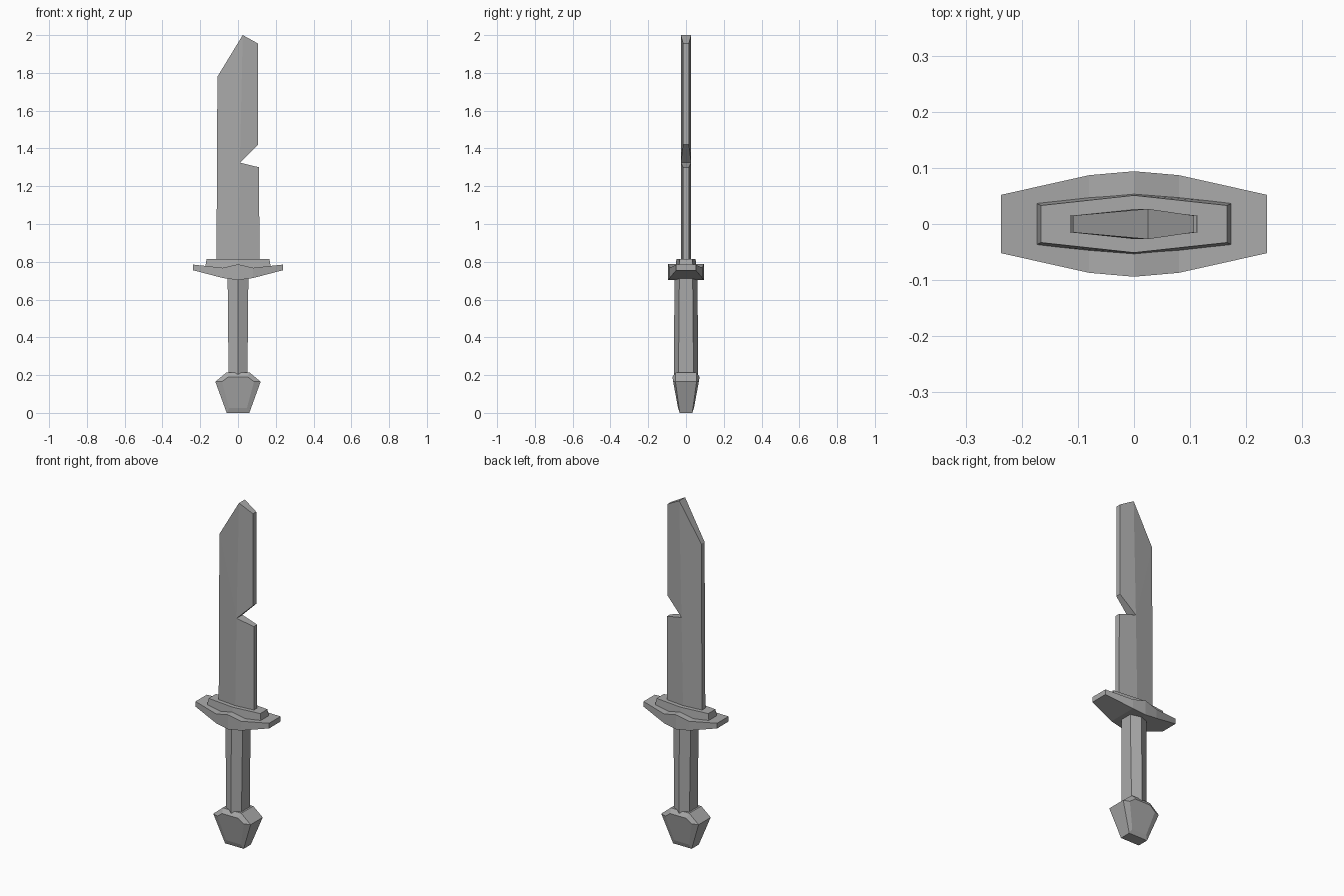
import bpy, bmesh

cube = bpy.data.objects.get("Cube")
if cube:
    bpy.data.objects.remove(cube, do_unlink=True)

grey = bpy.data.materials.new("plain grey")
grey.use_nodes = True
colour = (0.4, 0.4, 0.4, 1)
grey.diffuse_color = colour
grey.node_tree.nodes["Principled BSDF"].inputs["Base Color"].default_value = colour


def finish(name, bm):
    bmesh.ops.recalc_face_normals(bm, faces=bm.faces)
    mesh = bpy.data.meshes.new(name)
    bm.to_mesh(mesh)
    bm.free()
    mesh.materials.append(grey)
    obj = bpy.data.objects.new(name, mesh)
    bpy.context.collection.objects.link(obj)


def loft(name, rings):
    """Bridge equal-length rings of points and cap both ends."""
    bm = bmesh.new()
    loops = [[bm.verts.new(p) for p in ring] for ring in rings]
    n = len(loops[0])
    for a, b in zip(loops, loops[1:]):
        for i in range(n):
            j = (i + 1) % n
            bm.faces.new((a[i], a[j], b[j], b[i]))
    bm.faces.new(loops[0])
    bm.faces.new(loops[-1])
    finish(name, bm)


def hexagon(x, y_side, y_mid, z, z_mid=None):
    """Six-sided section with its points at the front and back."""
    zm = z if z_mid is None else z_mid
    return [(-x, -y_side, z), (0, -y_mid, zm), (x, -y_side, z),
            (x, y_side, z), (0, y_mid, zm), (-x, y_side, z)]


# Blade: notched outline with a ridge down each face
edge, ridge = 0.015, 0.027
outline = [(-0.114, edge, 0.78), (0, ridge, 0.78), (0.113, edge, 0.78),
           (0.112, edge, 1.30), (0.01, ridge, 1.325), (0.107, edge, 1.42),
           (0.107, edge, 1.955), (0.025, ridge, 2.0), (-0.109, edge, 1.78)]
bm = bmesh.new()
sides = [[bm.verts.new((x, s * y, z)) for x, y, z in outline] for s in (-1, 1)]
for side in sides:
    for panel in ((0, 1, 4, 8), (4, 7, 8), (1, 2, 3, 4), (4, 5, 6, 7)):
        bm.faces.new([side[i] for i in panel])
front, back = sides
for i in range(len(outline)):
    j = (i + 1) % len(outline)
    bm.faces.new((front[i], front[j], back[j], back[i]))
finish("blade", bm)

# Collar under the blade
loft("collar", [hexagon(0.175, 0.038, 0.055, 0.765),
                hexagon(0.166, 0.033, 0.051, 0.815)])

# Crossguard: rectangular sections along its length
half = [(0.237, 0.052, 0.755, 0.785), (0.08, 0.087, 0.714, 0.768)]
stations = ([(-x, y, lo, hi) for x, y, lo, hi in half]
            + [(0, 0.094, 0.703, 0.787)] + half[::-1])
loft("crossguard", [[(x, -y, lo), (x, y, lo), (x, y, hi), (x, -y, hi)]
                    for x, y, lo, hi in stations])

# Grip
loft("grip", [hexagon(0.050, 0.040, 0.064, 0.20),
              hexagon(0.055, 0.035, 0.061, 0.73)])


# Pommel: six-sided plate with raised front and back panels
def pommel_ring(profile, s):
    right = [(x, s * y, z) for x, y, z in profile]
    return right + [(-x, y, z) for x, y, z in reversed(right)]


rim = [(0.06, 0.033, 0), (0.12, 0.056, 0.165), (0.06, 0.055, 0.215)]
panel = [(0.047, 0.042, 0.025), (0.085, 0.068, 0.165), (0.052, 0.072, 0.19)]
loft("pommel", [pommel_ring(panel, -1), pommel_ring(rim, -1),
                pommel_ring(rim, 1), pommel_ring(panel, 1)])
